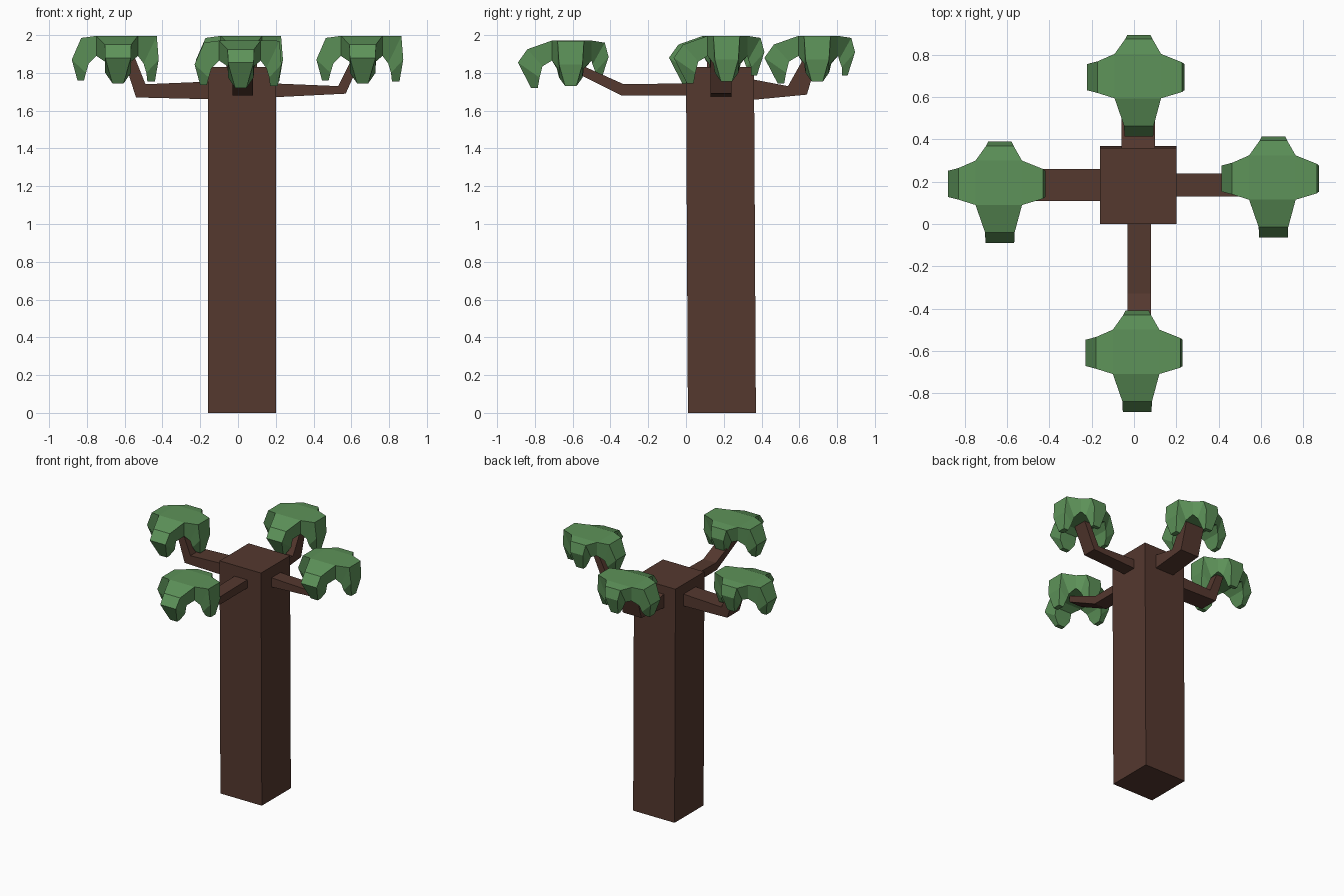
import bpy, bmesh
from mathutils import Vector

if "Cube" in bpy.data.objects:
    bpy.data.objects.remove(bpy.data.objects["Cube"])


def material(name, rgb):
    m = bpy.data.materials.new(name)
    m.diffuse_color = (*rgb, 1)
    m.use_nodes = True
    m.node_tree.nodes["Principled BSDF"].inputs["Base Color"].default_value = m.diffuse_color
    return m


bark = material("bark", (0.09, 0.04, 0.028))
leaf = material("leaf", (0.11, 0.29, 0.10))


def finish(name, bm, mat):
    bmesh.ops.recalc_face_normals(bm, faces=bm.faces)
    me = bpy.data.meshes.new(name)
    bm.to_mesh(me)
    bm.free()
    me.materials.append(mat)
    ob = bpy.data.objects.new(name, me)
    bpy.context.collection.objects.link(ob)


def bridge(bm, a, b):
    for i in range(len(a)):
        j = (i + 1) % len(a)
        bm.faces.new((a[i], a[j], b[j], b[i]))


# Trunk: slightly leaning square post
bm = bmesh.new()
bmesh.ops.create_cube(bm, size=1)
for v in bm.verts:
    v.co = Vector((0.02 + v.co.x * 0.36,
                   0.185 + v.co.y * 0.36 - (v.co.z * 0.01),
                   (v.co.z + 0.5) * 1.83))
finish("trunk", bm, bark)


# Branches: side profile extruded across its width, bent upward at the end
def branch(name, profile, axis, lo, hi):
    bm = bmesh.new()
    rings = []
    for w in (lo, hi):
        rings.append([bm.verts.new((p, w, z) if axis == "x" else (w, p, z))
                      for p, z in profile])
    bridge(bm, *rings)
    for r in rings:
        bm.faces.new(r)
    bmesh.ops.triangulate(bm, faces=[f for f in bm.faces if len(f.verts) > 4])
    finish(name, bm, bark)


branch("left_branch", [(-0.13, 1.66), (-0.54, 1.67), (-0.61, 1.89),
                       (-0.55, 1.89), (-0.49, 1.74), (-0.13, 1.755)], "x", 0.11, 0.26)
branch("right_branch", [(0.17, 1.67), (0.57, 1.69), (0.66, 1.89),
                        (0.61, 1.89), (0.53, 1.73), (0.17, 1.745)], "x", 0.13, 0.24)
branch("front_branch", [(0.03, 1.68), (-0.34, 1.68), (-0.62, 1.82),
                        (-0.62, 1.87), (-0.33, 1.74), (0.03, 1.745)], "y", -0.03, 0.08)
branch("back_branch", [(0.33, 1.655), (0.64, 1.685), (0.70, 1.89),
                       (0.63, 1.89), (0.54, 1.73), (0.33, 1.77)], "y", -0.06, 0.10)

# Foliage: cross-shaped clump with four drooping lobes.
# Each lobe ring: (outer reach, outer z, inner reach, inner z, half width)
LOBES = [
    ((1, 0), [(0.22, -0.005, 0.15, -0.15, 0.07), (0.23, -0.13, 0.165, -0.20, 0.062),
              (0.21, -0.245, 0.17, -0.245, 0.03)]),
    ((0, 1), [(0.22, -0.015, 0.155, -0.13, 0.065), (0.24, -0.09, 0.17, -0.17, 0.055),
              (0.20, -0.215, 0.17, -0.215, 0.03)]),
    ((-1, 0), [(0.18, -0.015, 0.14, -0.15, 0.075), (0.23, -0.13, 0.155, -0.20, 0.062),
               (0.20, -0.24, 0.165, -0.24, 0.03)]),
    ((0, -1), [(0.19, -0.05, 0.11, -0.14, 0.07), (0.24, -0.12, 0.125, -0.20, 0.068),
               (0.17, -0.255, 0.135, -0.255, 0.03)]),
]


def foliage(name, centre):
    bm = bmesh.new()
    c = Vector(centre)
    corners = [(0.12, -0.06), (0.12, 0.15), (-0.10, 0.15), (-0.10, -0.06)]
    top = [bm.verts.new(c + Vector((x, y, -0.004))) for x, y in corners]
    low = [bm.verts.new(c + Vector((x, y, -0.11))) for x, y in corners]
    bm.faces.new(top)
    bm.faces.new(low)
    for k, ((dx, dy), rings) in enumerate(LOBES):
        n = (k + 1) % 4
        prev = [top[k], top[n], low[n], low[k]]
        # the lobes along x and y are offset from the clump's centre
        base = c + Vector((0.015 * abs(dy), 0.04 * abs(dx), 0))
        out, side = Vector((dx, dy, 0)), Vector((-dy, dx, 0))
        for ro, zo, ri, zi, hw in rings:
            ring = [bm.verts.new(base + out * r + side * s * hw + Vector((0, 0, z)))
                    for r, z, s in ((ro, zo, -1), (ro, zo, 1), (ri, zi, 1), (ri, zi, -1))]
            bridge(bm, prev, ring)
            prev = ring
        bm.faces.new(prev)
    finish(name, bm, leaf)


foliage("left_foliage", (-0.65, 0.15, 2.0))
foliage("right_foliage", (0.645, 0.175, 2.0))
foliage("front_foliage", (0.0, -0.65, 1.975))
foliage("back_foliage", (0.008, 0.655, 2.0))
